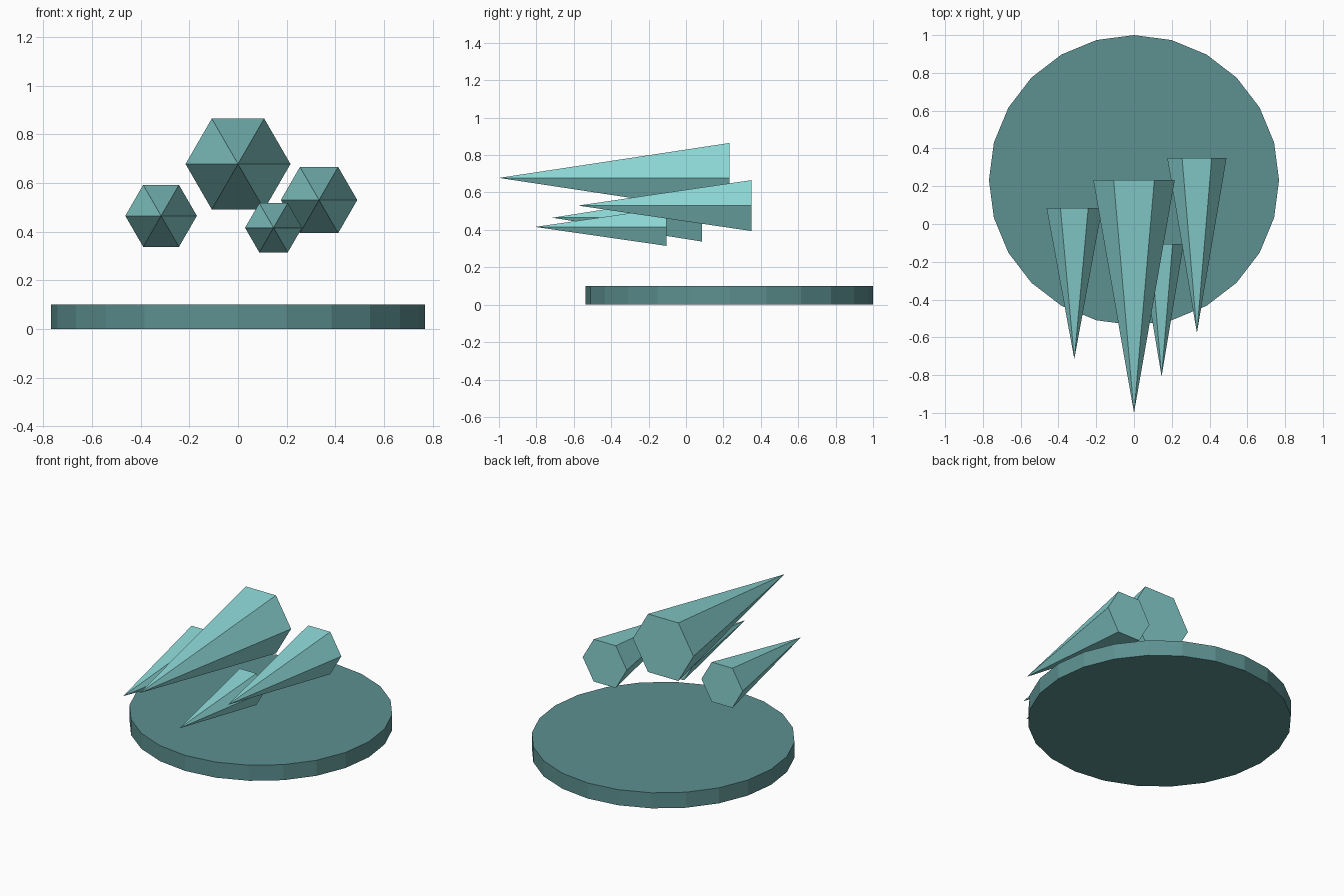
import bpy, bmesh
from math import radians
from mathutils import Matrix

if "Cube" in bpy.data.objects:
    bpy.data.objects.remove(bpy.data.objects["Cube"])


def material(name, color):
    m = bpy.data.materials.new(name)
    m.diffuse_color = color
    m.use_nodes = True
    m.node_tree.nodes["Principled BSDF"].inputs["Base Color"].default_value = m.diffuse_color
    return m


def cone(name, sides, r1, r2, depth, matrix, mat):
    bm = bmesh.new()
    bmesh.ops.create_cone(bm, cap_ends=True, segments=sides, radius1=r1,
                          radius2=r2, depth=depth, matrix=matrix)
    bmesh.ops.remove_doubles(bm, verts=bm.verts, dist=1e-5)
    bmesh.ops.recalc_face_normals(bm, faces=bm.faces)
    me = bpy.data.meshes.new(name)
    bm.to_mesh(me)
    bm.free()
    me.materials.append(mat)
    bpy.context.collection.objects.link(bpy.data.objects.new(name, me))


ice = material("pale_teal", (0.25, 0.65, 0.64, 1))
dark = material("dark_teal", (0.11, 0.28, 0.28, 1))

# Base disc
cone("base_disc", 24, 0.768, 0.768, 0.1, Matrix.Translation((0, 0.232, 0.05)), dark)

# Hexagonal spikes pointing forward: x, z, back y, tip y, radius
spikes = {
    "main_spike": (0, 0.678, 0.232, -1.0, 0.2155),
    "left_spike": (-0.316, 0.465, 0.085, -0.715, 0.147),
    "right_spike": (0.333, 0.53, 0.35, -0.577, 0.157),
    "small_spike": (0.146, 0.416, -0.105, -0.807, 0.117),
}
turn = Matrix.Rotation(radians(90), 4, 'X') @ Matrix.Rotation(radians(30), 4, 'Z')
for name, (x, z, back, tip, r) in spikes.items():
    place = Matrix.Translation((x, (back + tip) / 2, z))
    cone(name, 6, r, 0, back - tip, place @ turn, ice)
